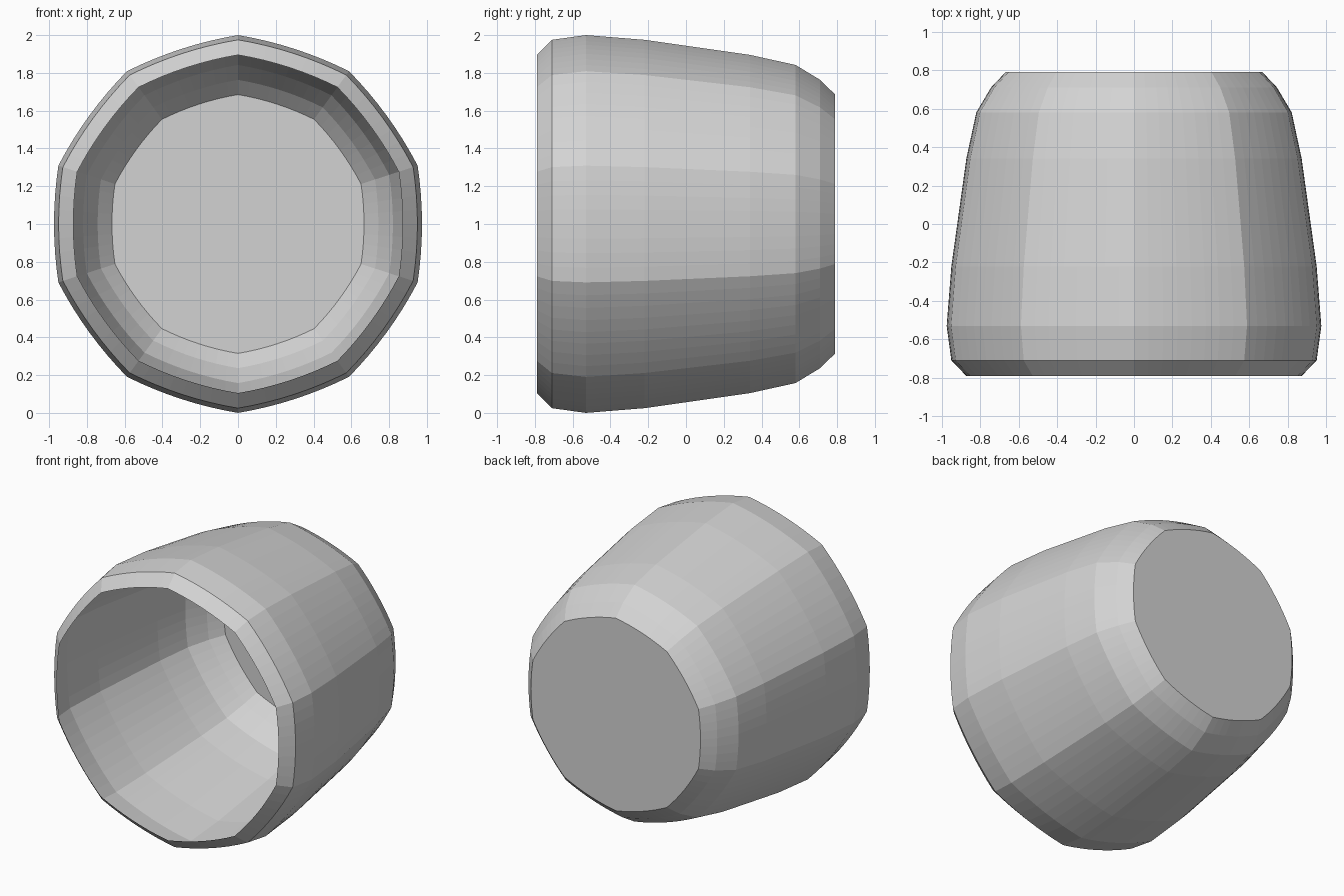
import bpy, bmesh, math
from mathutils import Vector

if "Cube" in bpy.data.objects:
    bpy.data.objects.remove(bpy.data.objects["Cube"])

SIDES, STEPS, BULGE = 10, 8, 0.023
# (y, corner radius) from the open rim to the closed end
PROFILE = [(-0.79, 0.895), (-0.71, 0.975), (-0.53, 1.0), (-0.22, 0.975),
           (0.34, 0.895), (0.58, 0.842), (0.71, 0.763), (0.79, 0.685)]

# unit cross-section: a decagon with slightly bowed sides
section = []
for i in range(SIDES):
    a0 = math.pi / 2 + 2 * math.pi * i / SIDES
    a1 = a0 + 2 * math.pi / SIDES
    p = Vector((math.cos(a0), math.sin(a0)))
    q = Vector((math.cos(a1), math.sin(a1)))
    out = (p + q).normalized()
    for k in range(STEPS):
        t = k / STEPS
        section.append(p.lerp(q, t) + out * BULGE * 4 * t * (1 - t))

# thin open shell lofted along y, closed at the back
bm = bmesh.new()
rings = [[bm.verts.new((c.x * r, y, 1 + c.y * r)) for c in section]
         for y, r in PROFILE]
n = len(section)
for a, b in zip(rings, rings[1:]):
    for i in range(n):
        j = (i + 1) % n
        bm.faces.new((a[i], b[i], b[j], a[j]))
cap = bm.faces.new(rings[-1])
bm.normal_update()
bmesh.ops.recalc_face_normals(bm, faces=bm.faces[:])
bm.normal_update()
if cap.normal.y < 0:
    bmesh.ops.reverse_faces(bm, faces=bm.faces[:])

mesh = bpy.data.meshes.new("cup_shell")
bm.to_mesh(mesh)
bm.free()
cup = bpy.data.objects.new("cup_shell", mesh)
bpy.context.collection.objects.link(cup)

# single plain grey
grey = bpy.data.materials.new("light grey")
grey.diffuse_color = (0.65, 0.65, 0.65, 1)
grey.use_nodes = True
grey.node_tree.nodes["Principled BSDF"].inputs["Base Color"].default_value = grey.diffuse_color
mesh.materials.append(grey)
